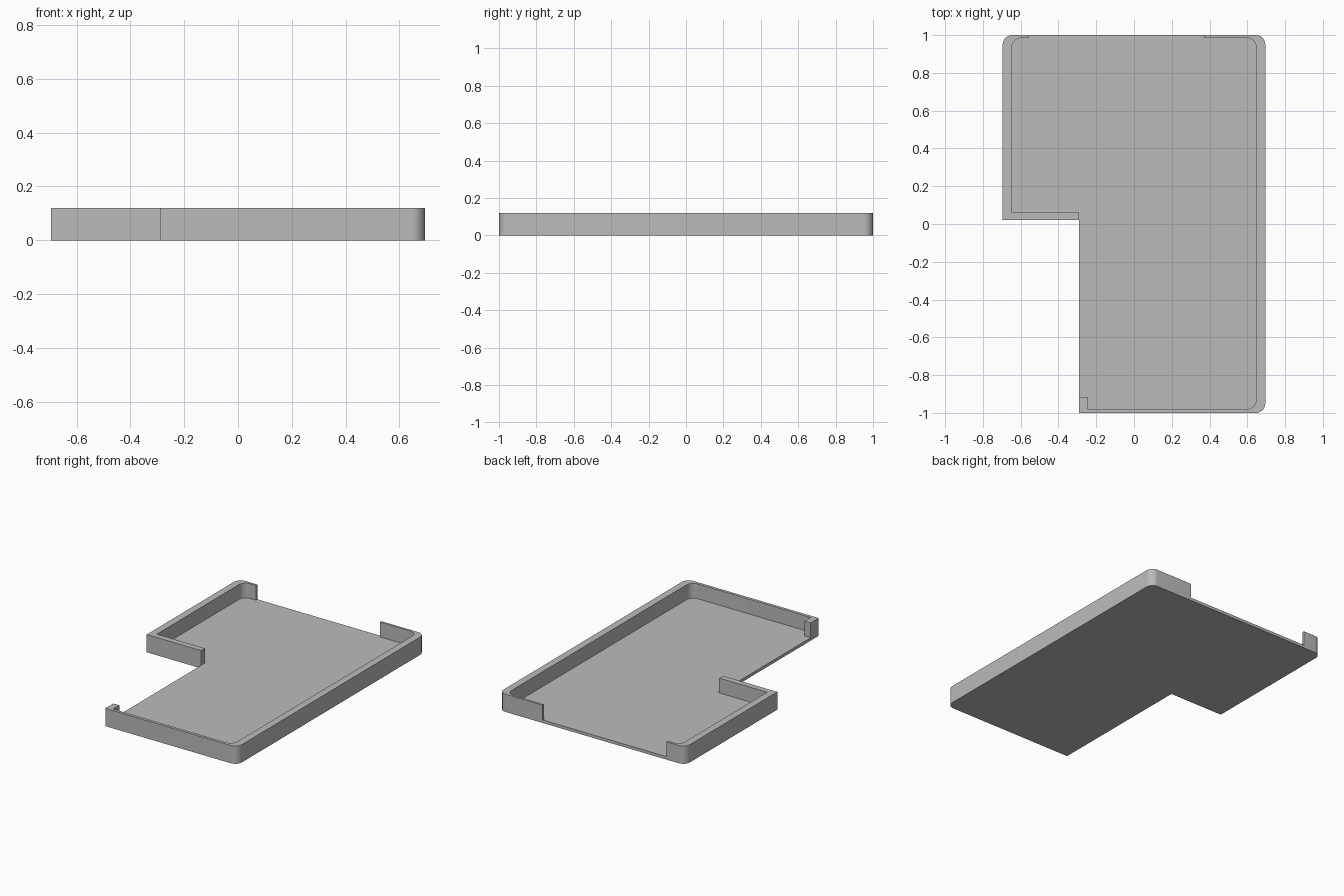
import bpy, bmesh, math
from mathutils import Vector

cube = bpy.data.objects.get("Cube")
if cube:
    bpy.data.objects.remove(cube, do_unlink=True)

HX, HY = 0.695, 1.0           # half width and half length
HEIGHT, FLOOR = 0.12, 0.02
NOTCH_X, NOTCH_Y = -0.29, 0.02
IN_X, IN_BACK, IN_FRONT = 0.647, 0.985, -0.98
RADIUS = 0.05

grey = bpy.data.materials.new("light grey")
grey.use_nodes = True
colour = (0.5, 0.5, 0.5, 1)
grey.diffuse_color = colour
grey.node_tree.nodes["Principled BSDF"].inputs["Base Color"].default_value = colour


def rounded(corners, steps=10):
    """Outline from (x, y) corners; a third value rounds that corner."""
    out = []
    for i, c in enumerate(corners):
        p = Vector(c[:2])
        if len(c) == 2:
            out.append(p)
            continue
        a = (Vector(corners[i - 1][:2]) - p).normalized() * c[2]
        b = (Vector(corners[(i + 1) % len(corners)][:2]) - p).normalized() * c[2]
        for k in range(steps + 1):
            t = math.pi / 2 * k / steps
            out.append(p + a * (1 - math.sin(t)) + b * (1 - math.cos(t)))
    return out


def prism(name, corners, low, high):
    bm = bmesh.new()
    face = bm.faces.new([bm.verts.new((p.x, p.y, low)) for p in rounded(corners)])
    top = bmesh.ops.extrude_face_region(bm, geom=[face])["geom"]
    verts = [v for v in top if isinstance(v, bmesh.types.BMVert)]
    bmesh.ops.translate(bm, verts=verts, vec=(0, 0, high - low))
    bmesh.ops.recalc_face_normals(bm, faces=bm.faces)
    mesh = bpy.data.meshes.new(name)
    bm.to_mesh(mesh)
    bm.free()
    mesh.materials.append(grey)
    ob = bpy.data.objects.new(name, mesh)
    bpy.context.collection.objects.link(ob)
    return ob


# Solid L-shaped body
tray = prism("tray", [
    (-HX, NOTCH_Y), (NOTCH_X, NOTCH_Y), (NOTCH_X, -HY),
    (HX, -HY, RADIUS), (HX, HY, RADIUS), (-HX, HY, RADIUS)], 0, HEIGHT)

# Cavity, running out through the back opening and the open notch side
cavity = prism("cavity_cutter", [
    (-0.555, 1.1), (-0.555, IN_BACK), (-IN_X, IN_BACK, RADIUS),
    (-IN_X, 0.06), (NOTCH_X, 0.06), (NOTCH_X, NOTCH_Y),
    (-0.35, -0.03), (-0.35, -0.915),
    (-0.245, -0.915), (-0.245, IN_FRONT), (IN_X, IN_FRONT, RADIUS),
    (IN_X, IN_BACK, RADIUS), (0.37, IN_BACK), (0.37, 1.1)], FLOOR, 0.3)
cavity.hide_render = True

# Hollow out the body, then drop the cutter
cut = tray.modifiers.new("hollow", "BOOLEAN")
cut.operation, cut.solver, cut.object = "DIFFERENCE", "EXACT", cavity
bpy.ops.object.select_all(action="DESELECT")
tray.select_set(True)
bpy.context.view_layer.objects.active = tray
bpy.ops.object.modifier_apply(modifier=cut.name)
bpy.data.objects.remove(cavity, do_unlink=True)
bpy.ops.object.shade_smooth_by_angle(angle=math.radians(30))
